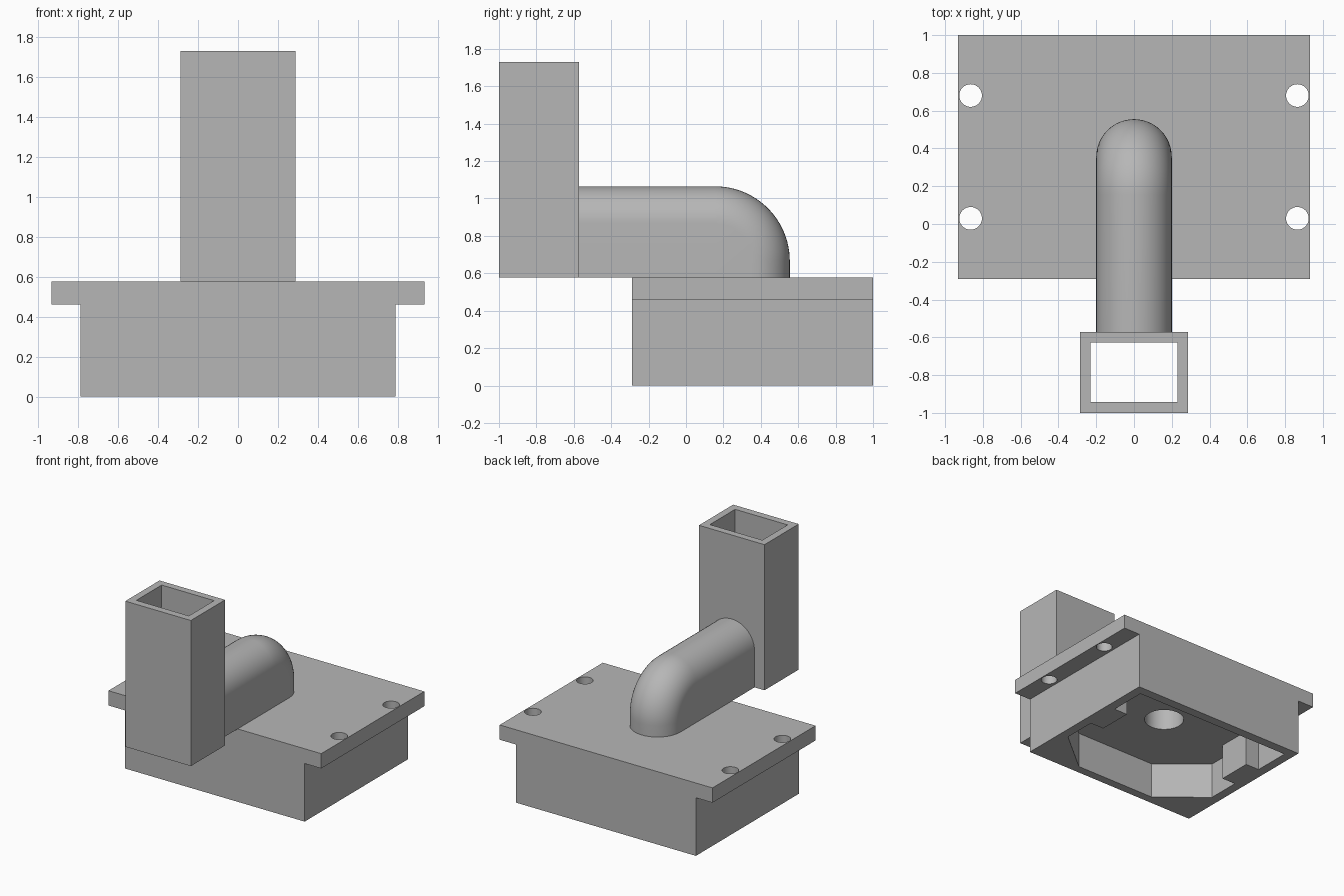
import bpy, bmesh, math
from mathutils import Vector

cube = bpy.data.objects.get("Cube")
if cube:
    bpy.data.objects.remove(cube, do_unlink=True)

grey = bpy.data.materials.new("plain_grey")
grey.use_nodes = True
colour = (0.47, 0.47, 0.47, 1)
grey.diffuse_color = colour
bsdf = next(n for n in grey.node_tree.nodes if n.type == 'BSDF_PRINCIPLED')
bsdf.inputs["Base Color"].default_value = colour


def finish(bm, name):
    bmesh.ops.recalc_face_normals(bm, faces=bm.faces)
    mesh = bpy.data.meshes.new(name)
    bm.to_mesh(mesh)
    bm.free()
    mesh.materials.append(grey)
    obj = bpy.data.objects.new(name, mesh)
    bpy.context.collection.objects.link(obj)
    return obj


def prism(name, outline, offset):
    """Extrude a closed outline of 3D points along an offset."""
    bm = bmesh.new()
    face = bm.faces.new([bm.verts.new(p) for p in outline])
    new = bmesh.ops.extrude_face_region(bm, geom=[face])["geom"]
    bmesh.ops.translate(bm, vec=Vector(offset),
                        verts=[v for v in new if isinstance(v, bmesh.types.BMVert)])
    return finish(bm, name)


def box(name, x, y0, y1, z0, z1):
    return prism(name, [(-x, y0, z0), (x, y0, z0), (x, y1, z0), (-x, y1, z0)],
                 (0, 0, z1 - z0))


def cylinder(name, x, y, r, z0, z1, n=48):
    ring = [(x + r * math.cos(2 * math.pi * i / n),
             y + r * math.sin(2 * math.pi * i / n), z0) for i in range(n)]
    return prism(name, ring, (0, 0, z1 - z0))


def mirrored(half):
    """Close a half outline across x = 0."""
    return half + [(-x, y, z) for x, y, z in reversed(half)]


# Arched duct: straight run, then a quarter bend turning down
BEND_Y, BEND_Z, REACH = 0.155, 0.665, 0.2


def duct(name, r, start, floor, n=24):
    def ring(base_y, y, z, t):
        pts = [(r, base_y, floor)]
        for i in range(n + 1):
            a = math.pi * i / n
            d = REACH + r * math.sin(a)
            pts.append((r * math.cos(a), y + d * math.sin(t), z + d * math.cos(t)))
        return pts + [(-r, base_y, floor)]

    rings = [ring(start, start, BEND_Z, 0)]
    rings += [ring(BEND_Y, BEND_Y, BEND_Z, math.pi / 2 * k / n) for k in range(n + 1)]
    rings.append(ring(BEND_Y, BEND_Y, floor, math.pi / 2))
    bm = bmesh.new()
    loops = [[bm.verts.new(p) for p in pts] for pts in rings]
    for a, b in zip(loops, loops[1:]):
        for i in range(len(a)):
            j = (i + 1) % len(a)
            bm.faces.new((a[i], a[j], b[j], b[i]))
    bm.faces.new(loops[0])
    bm.faces.new(loops[-1])
    bmesh.ops.remove_doubles(bm, verts=bm.verts, dist=0.0001)
    return finish(bm, name)


def cut(obj, cutters):
    bpy.context.view_layer.objects.active = obj
    for c in cutters:
        mod = obj.modifiers.new("cut", 'BOOLEAN')
        mod.operation, mod.solver, mod.object = 'DIFFERENCE', 'EXACT', c
        bpy.ops.object.modifier_apply(modifier=mod.name)


# Housing with side flanges
housing = prism("housing", mirrored([(0.787, -0.29, 0), (0.787, -0.29, 0.46),
                                     (0.932, -0.29, 0.46), (0.932, -0.29, 0.577)]),
                (0, 1.29, 0))

# Underside pocket with two front chamfers and a tab on each side
pocket = prism("pocket_cutter", mirrored([
    (0.36, -0.22, -0.1), (0.712, 0.07, -0.1), (0.712, 0.34, -0.1), (0.59, 0.34, -0.1),
    (0.59, 0.62, -0.1), (0.712, 0.62, -0.1), (0.712, 0.925, -0.1)]), (0, 0, 0.39))
bore = cylinder("bore_cutter", 0, 0.355, 0.148, 0.2, 0.66)
bolts = [cylinder("bolt_cutter", x, y, 0.06, 0.4, 0.7, 32)
         for x in (-0.865, 0.865) for y in (0.03, 0.68)]

# Duct and upright square chimney
pipe = duct("arched_duct", 0.2, -0.572, 0.577)
channel = duct("channel_cutter", 0.15, -0.66, 0.64)
tower = box("square_chimney", 0.287, -1, -0.572, 0.577, 1.73)
shaft = box("shaft_cutter", 0.23, -0.943, -0.627, 0.5, 1.8)

cut(housing, [pocket, bore] + bolts)
cut(pipe, [channel, bore])
cut(tower, [shaft, channel])

for c in [pocket, bore, channel, shaft] + bolts:
    bpy.data.objects.remove(c, do_unlink=True)

for obj in (housing, pipe, tower):
    bpy.ops.object.select_all(action='DESELECT')
    obj.select_set(True)
    bpy.context.view_layer.objects.active = obj
    bpy.ops.object.shade_smooth_by_angle(angle=math.radians(30))
